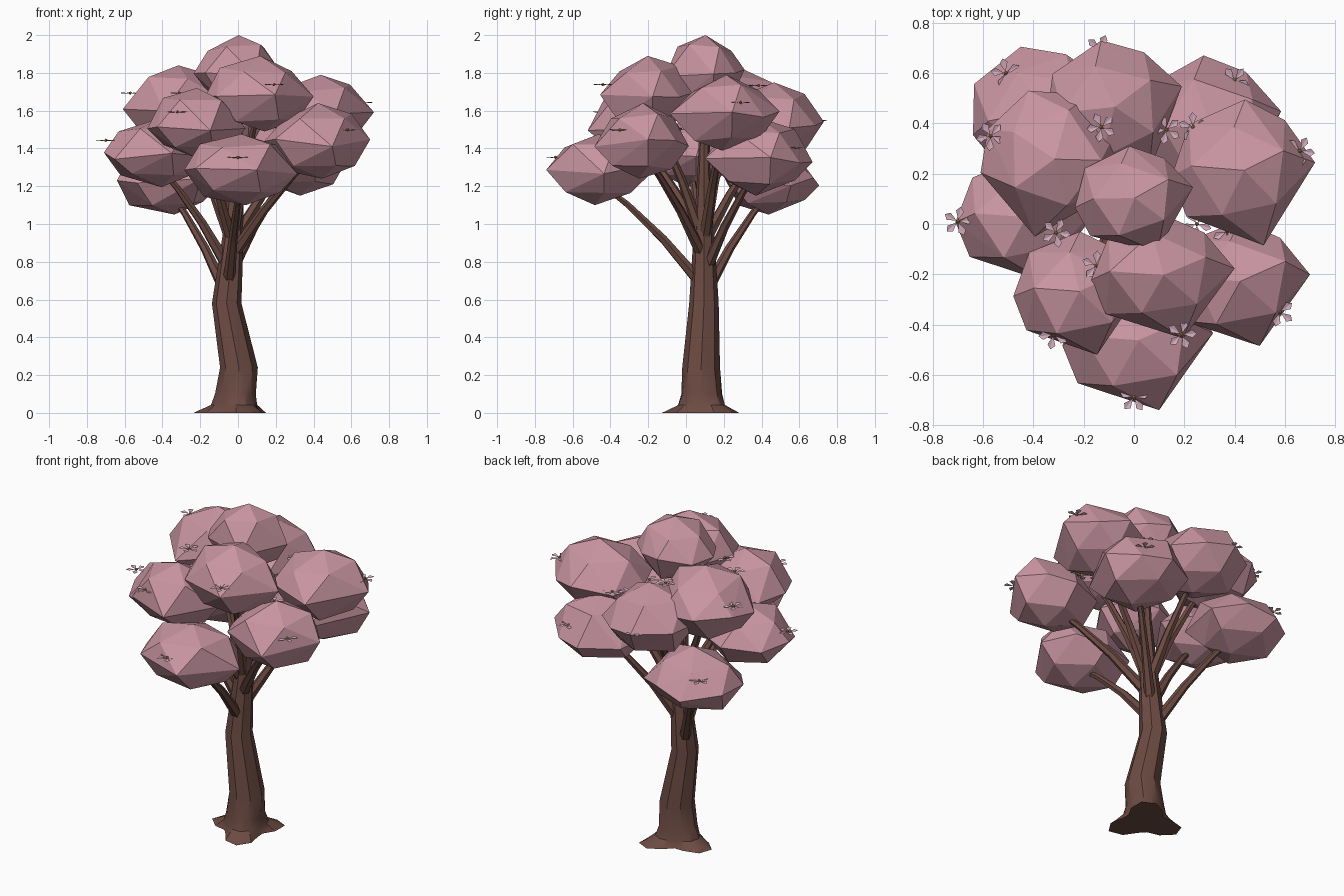
import bpy, bmesh, math, random
from mathutils import Vector

if "Cube" in bpy.data.objects:
    bpy.data.objects.remove(bpy.data.objects["Cube"])

random.seed(11)


def material(name, rgb):
    m = bpy.data.materials.new(name)
    m.diffuse_color = (*rgb, 1)
    m.use_nodes = True
    m.node_tree.nodes["Principled BSDF"].inputs["Base Color"].default_value = m.diffuse_color
    return m


BARK = material("bark", (0.15, 0.07, 0.055))
PINK = material("blossom_pink", (0.58, 0.30, 0.36))
PETAL = material("petal", (0.62, 0.40, 0.48))
YELLOW = material("stamen", (0.45, 0.28, 0.06))


def finish(name, bm, mat):
    bmesh.ops.recalc_face_normals(bm, faces=bm.faces)
    me = bpy.data.meshes.new(name)
    bm.to_mesh(me)
    bm.free()
    ob = bpy.data.objects.new(name, me)
    bpy.context.collection.objects.link(ob)
    me.materials.append(mat)
    return ob


def bridge(bm, rings):
    n = len(rings[0])
    for a, b in zip(rings, rings[1:]):
        for i in range(n):
            bm.faces.new((a[i], a[(i + 1) % n], b[(i + 1) % n], b[i]))
    bm.faces.new(rings[0])
    bm.faces.new(rings[-1])


# Trunk: eight-sided bent column on a three-lobed root flare
SPINE = [(0.005, .08, .24, .10), (-.06, .095, .58, .078),
         (-.025, .095, .95, .055), (-.005, .095, 1.3, .033), (0, .1, 1.72, .02)]
SIDES = 16
bm = bmesh.new()
rings = []
for z, base, lobe in ((0, .172, .058), (.016, .152, .042), (.042, .122, .012), (.10, .108, .004)):
    ring = []
    for i in range(SIDES):
        a = math.tau * i / SIDES
        r = base + lobe * math.cos(3 * a - 2.75)
        ring.append(bm.verts.new((-.01 + r * math.cos(a), .085 + r * math.sin(a), z)))
    rings.append(ring)
for x, y, z, r in SPINE:
    ring = []
    for i in range(SIDES):
        a = math.tau * i / SIDES
        k = r * (1 if i % 2 == 0 else math.cos(math.pi / 8))
        ring.append(bm.verts.new((x + k * math.cos(a), y + k * math.sin(a), z)))
    rings.append(ring)
bridge(bm, rings)
trunk = finish("trunk", bm, BARK)
bpy.context.view_layer.objects.active = trunk
trunk.select_set(True)
bpy.ops.object.shade_smooth_by_angle(angle=math.radians(30))


def spine_at(z):
    for a, b in zip(SPINE, SPINE[1:]):
        if z <= b[2]:
            return Vector(a[:3]).lerp(Vector(b[:3]), (z - a[2]) / (b[2] - a[2]))


def branch(name, path, radii, sides=6):
    bm = bmesh.new()
    rings = []
    for i, p in enumerate(path):
        d = path[min(i + 1, len(path) - 1)] - path[max(i - 1, 0)]
        q = d.to_track_quat('Z', 'Y')
        rings.append([bm.verts.new(p + q @ Vector((radii[i] * math.cos(math.tau * k / sides),
                      radii[i] * math.sin(math.tau * k / sides), 0))) for k in range(sides)])
    bridge(bm, rings)
    finish(name, bm, BARK)


# Foliage clump: faceted hull of stacked uneven outlines, fitted to its box
OUTLINE = [(1, .14), (.58, .74), (.03, 1.03), (-.74, .68), (-.98, -.05), (-.78, -.62), (.29, -1.03)]


def clump(name, centre, radii, turn):
    bm = bmesh.new()
    pts = [Vector((.02, .03, 1)), Vector((.1, -.05, -1))]
    for x, y in OUTLINE:
        pts.append(Vector((x, y, random.uniform(-.2, .06))))
    for z, s, off in ((.62, .68, .5), (-.7, .68, .2)):
        for i in range(5):
            a = math.tau * i / 5 + off
            k = s * random.uniform(.92, 1.1)
            pts.append(Vector((k * math.cos(a), k * math.sin(a), z + random.uniform(-.08, .12))))
    c, s = math.cos(turn), math.sin(turn)
    pts = [Vector((p.x * c - p.y * s, p.x * s + p.y * c, p.z)) for p in pts]
    for k in range(3):
        lo, hi = min(p[k] for p in pts), max(p[k] for p in pts)
        for p in pts:
            p[k] = centre[k] + radii[k] * (2 * (p[k] - lo) / (hi - lo) - 1)
    for p in pts:
        bm.verts.new(p)
    bmesh.ops.convex_hull(bm, input=bm.verts)
    loose = [v for v in bm.verts if not v.link_faces]
    bmesh.ops.delete(bm, geom=loose, context='VERTS')
    finish(name, bm, PINK)


# centre, radii, turn
CLUMPS = [
    ((0, .10, 1.81), (.235, .21, .19), .1),
    ((.115, -.21, 1.69), (.285, .245, .20), 0),
    ((-.33, .24, 1.635), (.28, .29, .205), -.5),
    ((.435, .205, 1.59), (.285, .29, .20), 0),
    ((.42, -.235, 1.44), (.28, .25, .20), 0),
    ((-.22, -.275, 1.53), (.26, .245, .19), 0),
    ((.015, -.47, 1.288), (.30, .27, .188), 0),
    ((-.43, .02, 1.375), (.28, .25, .18), 0),
    ((-.08, .465, 1.54), (.27, .265, .21), .2),
    ((-.37, .455, 1.24), (.27, .25, .19), .3),
    ((.30, .385, 1.355), (.285, .285, .205), .1),
]
for n, (c, r, t) in enumerate(CLUMPS):
    clump(f"foliage_{n + 1}", c, r, t)
    if n == 0:
        continue
    # Branch from the trunk into this clump
    z0 = min(max(c[2] - .62, .62), .9)
    start = spine_at(z0)
    end = Vector((c[0], c[1], c[2] - .06))
    rise = end.z - z0
    m1 = start.lerp(end, .38)
    m1.z = z0 + rise * .45
    m2 = start.lerp(end, .72)
    m2.z = z0 + rise * .78
    branch(f"branch_{n}", [start, m1, m2, end], [.034, .024, .018, .011])

# Flowers: five folded petals around a small centre
FLOWERS = [(-.70, .01, 1.44), (0, -.69, 1.35), (-.32, -.44, 1.59), (.19, -.44, 1.735),
           (.58, -.35, 1.495), (-.31, -.035, 1.69), (.66, .29, 1.64), (-.57, .35, 1.69),
           (-.135, .695, 1.545), (-.13, .385, 1.73), (.13, .375, 1.60), (.235, .385, 1.58),
           (.40, .57, 1.40), (-.51, .60, 1.31), (-.15, -.165, 1.68), (.25, 0, 1.50),
           (.37, -.03, 1.50)]
for n, f in enumerate(FLOWERS):
    bm = bmesh.new()
    turn = random.uniform(0, math.tau)
    o = Vector(f)
    for k in range(5):
        a = turn + math.tau * k / 5
        u, w = Vector((math.cos(a), math.sin(a), 0)), Vector((-math.sin(a), math.cos(a), 0))
        root, mid, tip, left, right = [
            bm.verts.new(o + u * d + w * s + Vector((0, 0, h))) for d, s, h in
            ((.006, 0, 0), (.04, 0, .001), (.06, 0, .003), (.042, .016, .006), (.042, -.016, .006))]
        for tri in ((root, mid, left), (mid, tip, left), (root, right, mid), (mid, right, tip)):
            bm.faces.new(tri)
    finish(f"flower_{n + 1}", bm, PETAL)
    bm = bmesh.new()
    bmesh.ops.create_icosphere(bm, subdivisions=1, radius=.009)
    bmesh.ops.translate(bm, verts=bm.verts, vec=o + Vector((0, 0, .003)))
    finish(f"flower_centre_{n + 1}", bm, YELLOW)
